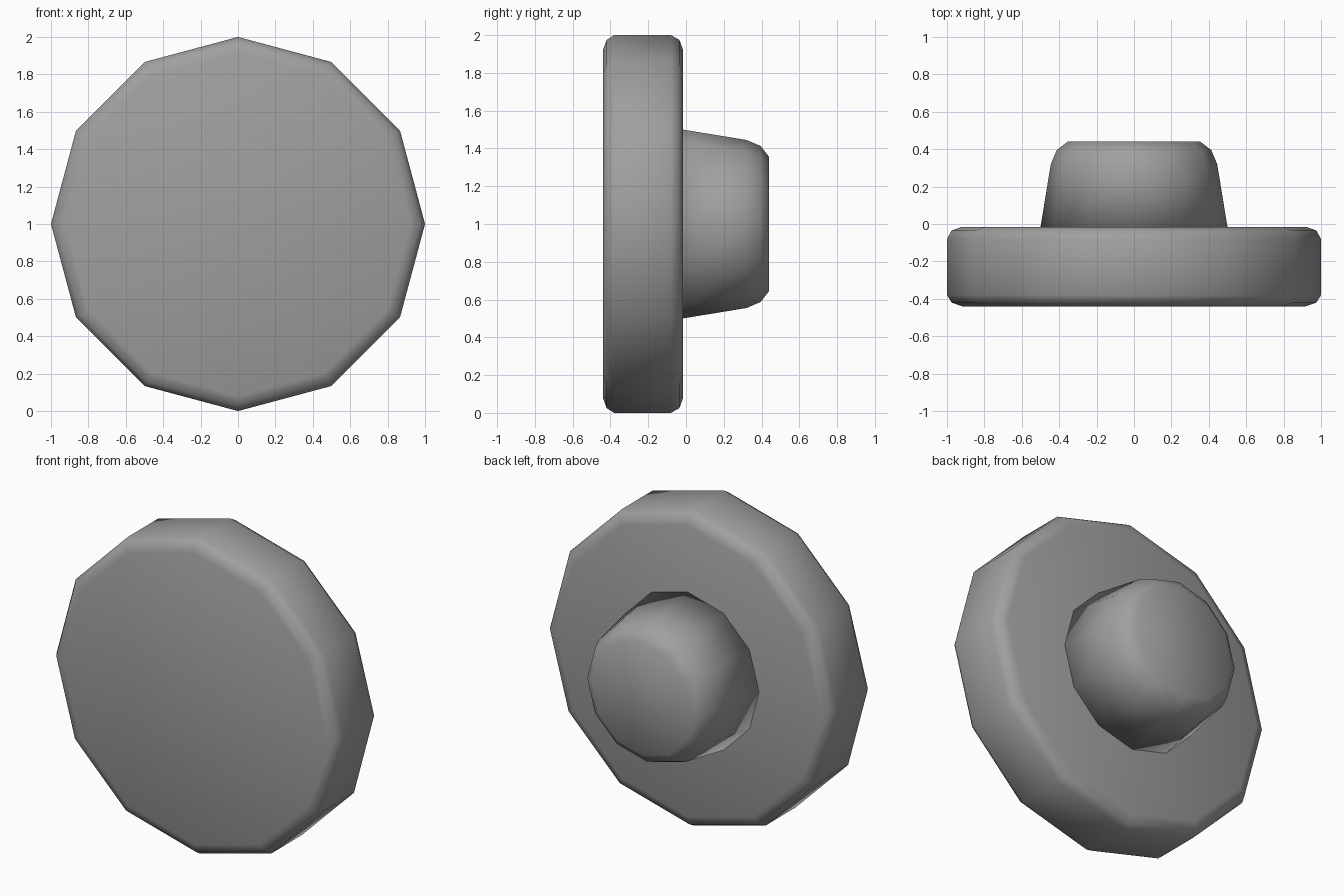
import bpy
import bmesh
from math import cos, sin, tau

cube = bpy.data.objects.get("Cube")
if cube:
    bpy.data.objects.remove(cube, do_unlink=True)

SIDES = 12

grey = bpy.data.materials.new("mid grey")
grey.use_nodes = True
colour = (0.35, 0.35, 0.35, 1)
grey.diffuse_color = colour
grey.node_tree.nodes["Principled BSDF"].inputs["Base Color"].default_value = colour


def turned_part(name, profile):
    """Turn a (radius, y) profile around the y axis and cap both ends."""
    bm = bmesh.new()
    rings = []
    for radius, y in profile:
        angles = [tau * i / SIDES for i in range(SIDES)]
        rings.append([bm.verts.new((radius * cos(a), y, 1 + radius * sin(a)))
                      for a in angles])
    for a, b in zip(rings, rings[1:]):
        for i in range(SIDES):
            j = (i + 1) % SIDES
            bm.faces.new((a[i], a[j], b[j], b[i]))
    bm.faces.new(rings[0])
    bm.faces.new(rings[-1])
    bmesh.ops.recalc_face_normals(bm, faces=bm.faces)
    for face in bm.faces:
        face.smooth = True
    mesh = bpy.data.meshes.new(name)
    bm.to_mesh(mesh)
    bm.free()
    mesh.materials.append(grey)
    obj = bpy.data.objects.new(name, mesh)
    bpy.context.collection.objects.link(obj)
    return obj


# Wide front disc with rounded rims
turned_part("front_disc", [(0.92, -0.44), (0.975, -0.42), (1.0, -0.38),
                           (1.0, -0.08), (0.975, -0.035), (0.92, -0.015)])

# Tapered stub on the back with a rounded end
turned_part("rear_stub", [(0.5, -0.018), (0.445, 0.32),
                          (0.413, 0.395), (0.355, 0.44)])
